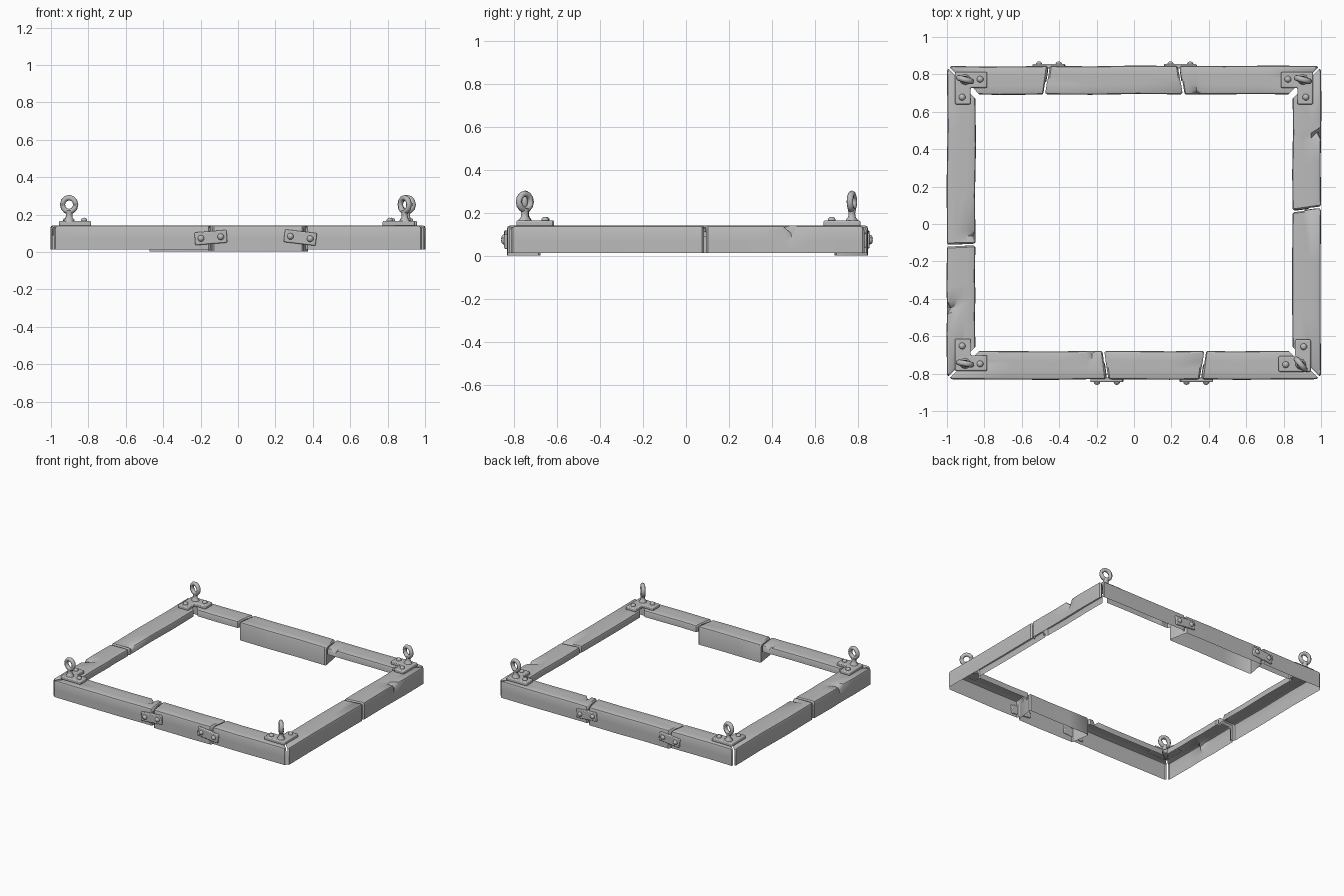
import bpy, bmesh, math, random
from mathutils import Vector, Matrix

random.seed(4)
if "Cube" in bpy.data.objects:
    bpy.data.objects.remove(bpy.data.objects["Cube"])

grey = bpy.data.materials.new("weathered_grey")
grey.use_nodes = True
COLOR = (0.5, 0.5, 0.5, 1)
grey.diffuse_color = COLOR
grey.node_tree.nodes["Principled BSDF"].inputs["Base Color"].default_value = COLOR


def finish(bm, name, bevel=0, angle=40, recalc=True):
    """Turn a bmesh into a shaded object, with optional rounded edges."""
    if recalc:
        bmesh.ops.recalc_face_normals(bm, faces=bm.faces)
    mesh = bpy.data.meshes.new(name)
    bm.to_mesh(mesh)
    bm.free()
    mesh.materials.append(grey)
    ob = bpy.data.objects.new(name, mesh)
    bpy.context.collection.objects.link(ob)
    if bevel:
        mod = ob.modifiers.new("rounded_edges", "BEVEL")
        mod.width, mod.segments = bevel, 2
    bpy.ops.object.select_all(action="DESELECT")
    ob.select_set(True)
    bpy.context.view_layer.objects.active = ob
    bpy.ops.object.shade_smooth_by_angle(angle=math.radians(angle))
    return ob


# Frame beams: open-bottomed shells lofted along each side
TOP, WIDTH = 0.142, 0.152
SIDES = {  # outer edge centre, run direction, inward direction
    "front": ((0, -0.83, 0), (1, 0, 0), (0, 1, 0)),
    "back": ((0, 0.845, 0), (1, 0, 0), (0, -1, 0)),
    "left": ((1, 0, 0), (0, 1, 0), (-1, 0, 0)),
    "right": ((-1, 0, 0), (0, 1, 0), (1, 0, 0)),
}


def profile(bottom, lip):
    w, t = WIDTH, TOP
    return [(0, bottom), (0, 0.07), (0, t - 0.014), (0.004, t - 0.004), (0.014, t),
            (w * 0.35, t), (w * 0.65, t),
            (w - 0.014, t), (w - 0.004, t - 0.004), (w, t - 0.014), (w, lip)]


def beam(name, side, start, end, closed=False, dents=()):
    """start and end are (position at the outer edge, slope across the width)."""
    origin, run, inward = (Vector(v) for v in SIDES[side])
    bottom = 0.003 if closed else 0.014
    points = profile(bottom, bottom if closed else 0.092)
    (a, ka), (b, kb) = start, end

    # Stations: (position, inset of the section, dent kind)
    stations = [(a, 0.008, None), (a + 0.009, 0, None)]
    middle = [(a + (b - a) * f, 0, "wobble") for f in (0.33, 0.67)]
    for place, kind in dents:
        middle = [m for m in middle if abs(m[0] - place) > 0.06]
        middle += [(place - 0.035, 0, None), (place, 0, kind), (place + 0.03, 0, None)]
    stations += sorted(middle) + [(b - 0.009, 0, None), (b, 0.008, None)]
    # Turned-in rim on the open square-cut ends
    if not closed and abs(ka) < 0.5:
        stations.insert(0, (a, 0.03, None))
    if not closed and abs(kb) < 0.5:
        stations.append((b, 0.03, None))

    bm = bmesh.new()
    rings = []
    for s, inset, kind in stations:
        f = (s - a) / (b - a)
        slope = ka * (1 - f) + kb * f
        shift = random.uniform(-0.004, 0.004) if kind == "wobble" else 0
        ring = []
        for i, (u, z) in enumerate(points):
            pos = s + slope * u
            u = u + shift
            if inset:
                u += inset if u < WIDTH / 2 else -inset
                z -= inset if z > 0.1 else 0
            if kind == "outer" and 2 <= i <= 5:
                u += 0.018 if i < 5 else 0
                z -= 0.03 if i < 5 else 0.008
            if kind == "inner" and 6 <= i <= 9:
                u -= 0.012 if i > 6 else 0
                z -= 0.022 if i > 6 else 0.01
            ring.append(bm.verts.new(origin + run * pos + inward * u + Vector((0, 0, z))))
        rings.append(ring)
    for r, q in zip(rings, rings[1:]):
        for j in range(len(points) - 1):
            bm.faces.new((r[j], q[j], q[j + 1], r[j + 1]))
    if closed:
        bm.faces.new(rings[0])
        bm.faces.new(rings[-1][::-1])
    if Vector((0, 0, 1)).cross(run).dot(inward) < 0:
        bmesh.ops.reverse_faces(bm, faces=bm.faces)
    finish(bm, name, recalc=False)


beam("front_beam_right", "front", (-0.985, 1), (-0.148, -0.13), dents=[(-0.22, "inner")])
beam("front_beam_middle", "front", (-0.138, -0.13), (0.352, 0.15), closed=True)
beam("front_beam_left", "front", (0.362, 0.15), (0.985, -1))
beam("back_beam_right", "back", (-0.985, 1), (-0.46, -0.16))
beam("back_beam_middle", "back", (-0.45, -0.16), (0.235, 0.16), closed=True)
beam("back_beam_left", "back", (0.245, 0.16), (0.985, -1), dents=[(0.33, "inner")])
beam("right_beam_front", "right", (-0.815, 1), (-0.12, 0.03), dents=[(-0.45, "outer")])
beam("right_beam_back", "right", (-0.11, 0.03), (0.83, -1), dents=[(-0.06, "inner")])
beam("left_beam_front", "left", (-0.815, 1), (0.083, -0.13))
beam("left_beam_back", "left", (0.093, -0.13), (0.83, -1), dents=[(0.49, "outer")])


def rivet(name, place, direction):
    """Low domed rivet head facing along direction."""
    bm = bmesh.new()
    turn = Vector(direction).to_track_quat("Z", "Y").to_matrix().to_4x4()
    bmesh.ops.create_uvsphere(bm, u_segments=10, v_segments=6, radius=0.018,
                              matrix=Matrix.Translation(place) @ turn
                              @ Matrix.Diagonal((1, 1, 0.85, 1)))
    finish(bm, name, angle=60)


# Joining plates riveted over the splits
def join_plate(name, x, y, tilt):
    out = -1 if y < 0 else 1
    place = Matrix.Translation((x, y, 0.077)) @ Matrix.Rotation(tilt, 4, "Y")
    bm = bmesh.new()
    bmesh.ops.create_cube(bm, size=1, matrix=place @ Matrix.Diagonal((0.172, 0.024, 0.068, 1)))
    finish(bm, name, bevel=0.006)
    for n, dx in enumerate((-0.053, 0.053)):
        spot = place @ Vector((dx, out * 0.011, 0))
        rivet(f"{name}_rivet_{n + 1}", spot, (0, out, 0))


join_plate("front_join_plate_right", -0.145, -0.834, -0.08)
join_plate("front_join_plate_left", 0.333, -0.834, 0.12)
join_plate("back_join_plate_right", -0.455, 0.843, -0.1)
join_plate("back_join_plate_left", 0.248, 0.843, 0.08)


# Corner brackets with eye bolts
def bracket(name, x, y, ring_angle):
    sx, sy = math.copysign(1, x), math.copysign(1, y)

    def at(dx, dy, z):
        return Vector((x - sx * dx, y - sy * dy, z))

    long, arm = 0.172, 0.084
    outline = [(0, 0), (long, 0), (long, arm), (arm, arm), (arm, long), (0, long)]
    bm = bmesh.new()
    face = bm.faces.new([bm.verts.new(at(u, v, 0.138)) for u, v in outline])
    out = bmesh.ops.extrude_face_region(bm, geom=[face])
    for v in out["geom"]:
        if isinstance(v, bmesh.types.BMVert):
            v.co.z += 0.028
    finish(bm, name, bevel=0.007)
    rivet(name + "_rivet_1", at(0.134, 0.038, 0.168), (0, 0, 1))
    rivet(name + "_rivet_2", at(0.038, 0.134, 0.168), (0, 0, 1))

    # Eye bolt: flared stem and a slightly stretched ring
    bolt = Matrix.Translation(at(0.054, 0.04, 0)) @ Matrix.Rotation(math.radians(ring_angle), 4, "Z")
    bm = bmesh.new()
    levels = [(0.032, 0.16), (0.03, 0.17), (0.019, 0.182), (0.017, 0.2), (0.022, 0.222)]
    loops = [(r, z, 10) for r, z in levels]
    tube = [[bm.verts.new(bolt @ Vector((r * math.cos(math.tau * k / n),
                                         min(r, 0.9 * r) * math.sin(math.tau * k / n), z)))
             for k in range(n)] for r, z, n in loops]
    for p, q in zip(tube, tube[1:]):
        for k in range(len(p)):
            m = (k + 1) % len(p)
            bm.faces.new((p[k], p[m], q[m], q[k]))
    major, minor, sides = 0.036, 0.014, 8
    hoops = []
    for i in range(12):
        a = math.tau * i / 12
        hoop = []
        for j in range(sides):
            b = math.tau * j / sides
            r = major + minor * math.cos(b)
            hoop.append(bm.verts.new(bolt @ Vector((r * math.cos(a), 1.1 * minor * math.sin(b),
                                                    0.253 + 1.04 * r * math.sin(a)))))
        hoops.append(hoop)
    for i in range(12):
        p, q = hoops[i], hoops[(i + 1) % 12]
        for j in range(sides):
            m = (j + 1) % sides
            bm.faces.new((p[j], q[j], q[m], p[m]))
    finish(bm, name + "_eye_bolt", angle=50)


bracket("front_right_bracket", -0.957, -0.786, -10)
bracket("front_left_bracket", 0.945, -0.79, -50)
bracket("back_right_bracket", -0.957, 0.812, -15)
bracket("back_left_bracket", 0.957, 0.812, -15)
